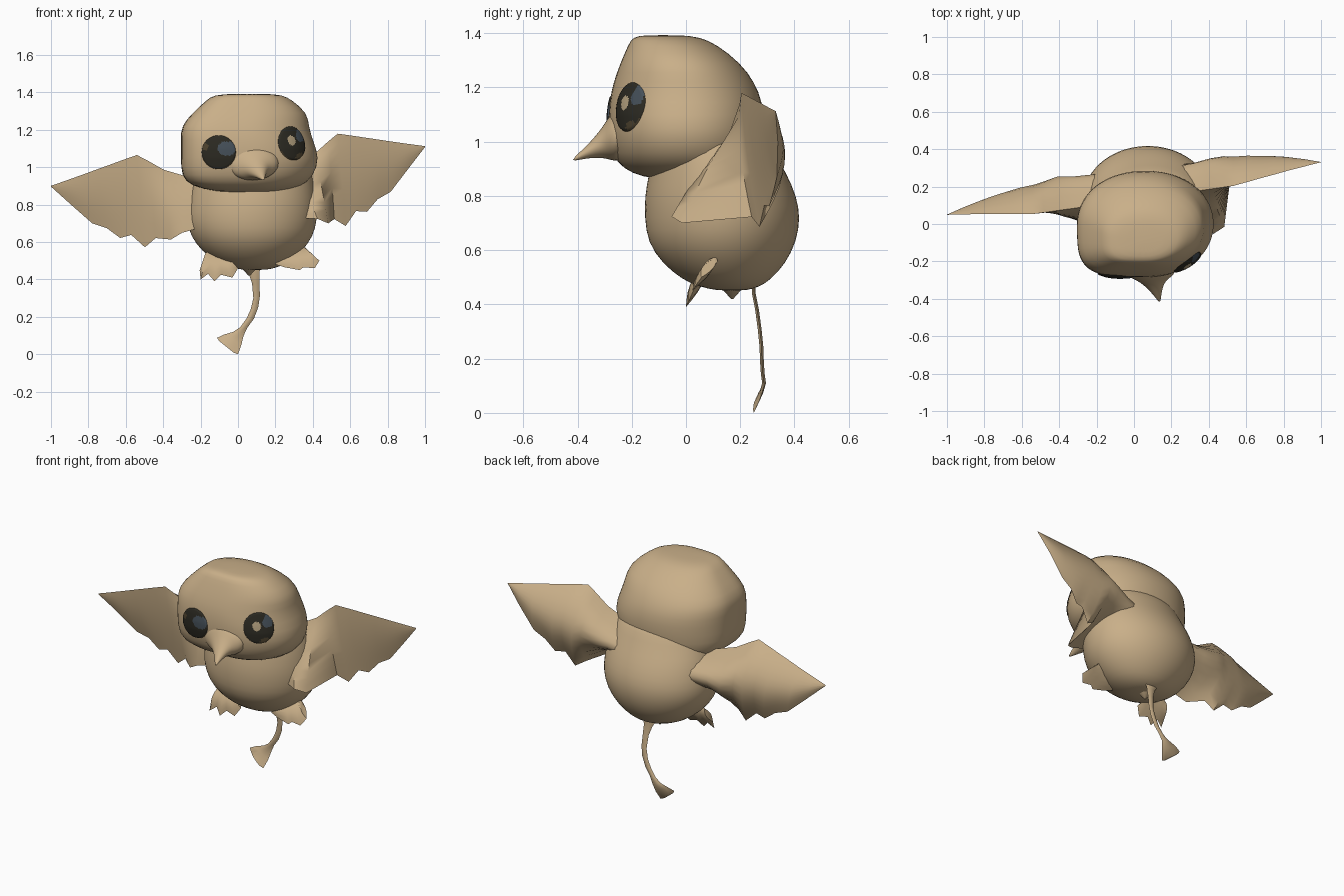
import bpy, bmesh, math
from math import sin, cos, pi, radians
from mathutils import Vector, Matrix
from mathutils.bvhtree import BVHTree


def material(name, rgb):
    m = bpy.data.materials.new(name)
    m.diffuse_color = (*rgb, 1)
    return m


TAN = material("tan_feathers", (0.585, 0.43, 0.25))
DARK = material("dark_eye", (0.025, 0.023, 0.016))
BLUE = material("slate_glint", (0.06, 0.08, 0.10))
PALE = material("pale_glint", (0.45, 0.35, 0.21))
BROWN = material("brown_rim", (0.075, 0.055, 0.028))


def finish(bm, name, mats=(TAN,), subdiv=0, angle=180):
    bmesh.ops.remove_doubles(bm, verts=bm.verts, dist=0.0005)
    bmesh.ops.recalc_face_normals(bm, faces=bm.faces)
    me = bpy.data.meshes.new(name)
    bm.to_mesh(me)
    bm.free()
    ob = bpy.data.objects.new(name, me)
    bpy.context.collection.objects.link(ob)
    for m in mats:
        me.materials.append(m)
    bpy.ops.object.select_all(action='DESELECT')
    bpy.context.view_layer.objects.active = ob
    ob.select_set(True)
    if angle < 180:
        bpy.ops.object.shade_smooth_by_angle(angle=radians(angle))
    else:
        bpy.ops.object.shade_smooth()
    if subdiv:
        mod = ob.modifiers.new("smooth", 'SUBSURF')
        mod.levels = mod.render_levels = subdiv
    return ob


def skin(bm, rings):
    """Join closed rings of points into a capped tube."""
    vs = [[bm.verts.new(p) for p in r] for r in rings]
    n = len(vs[0])
    for a, b in zip(vs, vs[1:]):
        for i in range(n):
            j = (i + 1) % n
            bm.faces.new((a[i], a[j], b[j], b[i]))
    bm.faces.new(vs[0])
    bm.faces.new(vs[-1])


def power(v, e):
    return math.copysign(abs(v) ** e, v)


def blob(name, levels, left=2.0, right=2.0, back=2.0, seg=36, grow=1.012):
    """Stack of rounded sections: z, x range, y range; squareness per side."""
    rings = []
    for z, x0, x1, y0, y1 in levels:
        ring = []
        for i in range(seg):
            a = 2 * pi * i / seg
            c, s = cos(a), sin(a)
            n = back if s > 0 else (left if c < 0 else right)
            ring.append(((x0 + x1) / 2 + grow * (x1 - x0) / 2 * power(c, 2 / n),
                         (y0 + y1) / 2 + grow * (y1 - y0) / 2 * power(s, 2 / n), z))
        rings.append(ring)
    bm = bmesh.new()
    skin(bm, rings)
    return finish(bm, name, subdiv=1)


def sheet(name, stations, matrix=Matrix(), m=10, angle=50):
    """Cambered sheet: each station = edge A, edge B, back bulge, front bulge (y)."""
    rings = []
    for a, b, back, front in stations:
        a, b = Vector(a), Vector(b)
        ring = []
        for k in range(2 * m):
            t = k / m if k <= m else 2 - k / m
            bulge = back if k <= m else front
            off = bulge * sin(pi * t ** 0.9)
            ring.append(matrix @ (a.lerp(b, t) + Vector((0, off, 0))))
        rings.append(ring)
    bm = bmesh.new()
    skin(bm, rings)
    return finish(bm, name, angle=angle)


# Round body, running up into the neck
blob("body", [
    (0.45, 0.03, 0.15, 0.12, 0.22), (0.465, -0.04, 0.21, 0.05, 0.27),
    (0.49, -0.11, 0.27, -0.01, 0.31), (0.55, -0.19, 0.34, -0.085, 0.365),
    (0.63, -0.25, 0.40, -0.14, 0.405), (0.72, -0.275, 0.42, -0.15, 0.42),
    (0.80, -0.265, 0.42, -0.15, 0.405), (0.88, -0.25, 0.41, -0.135, 0.37),
    (0.95, -0.225, 0.395, -0.12, 0.33), (1.02, -0.20, 0.37, -0.10, 0.295),
    (1.10, -0.17, 0.32, -0.08, 0.25)])

# Large head with a flat face, squarer on its left
head = blob("head", [
    (0.86, 0.00, 0.20, -0.08, 0.15), (0.87, -0.12, 0.26, -0.16, 0.20),
    (0.90, -0.25, 0.34, -0.23, 0.25), (0.95, -0.30, 0.40, -0.27, 0.272),
    (1.05, -0.302, 0.435, -0.285, 0.285), (1.15, -0.302, 0.395, -0.28, 0.28),
    (1.22, -0.302, 0.375, -0.265, 0.25), (1.29, -0.24, 0.37, -0.24, 0.20),
    (1.36, -0.165, 0.285, -0.21, 0.11), (1.386, -0.13, 0.24, -0.195, 0.05),
    (1.393, -0.03, 0.15, -0.15, -0.02)], left=3.8, right=2.1, back=2.1)

# Hooked beak flaring into the face: centre, half width, half height
beak = bmesh.new()
skin(beak, [[(x + w * cos(2 * pi * i / 20), y, z + h * sin(2 * pi * i / 20)) for i in range(20)]
            for x, y, z, w, h in [
                (0.07, -0.22, 1.03, 0.17, 0.11), (0.08, -0.272, 1.02, 0.135, 0.09),
                (0.09, -0.292, 1.008, 0.095, 0.072), (0.10, -0.315, 0.992, 0.062, 0.052),
                (0.115, -0.352, 0.97, 0.036, 0.03), (0.127, -0.387, 0.95, 0.018, 0.016),
                (0.137, -0.417, 0.933, 0.004, 0.004)]])
finish(beak, "beak", subdiv=1)

# Eyes: shallow domes laid on the head surface, glints coloured by position
bpy.context.view_layer.update()
tree = BVHTree.FromObject(head, bpy.context.evaluated_depsgraph_get())


def eye(name, centre, normal, ru, rv, glints):
    n = Vector(normal).normalized()
    u = n.cross(Vector((0, 0, -1))).normalized()
    if u.x < 0:
        u = -u
    v = Vector((0, 0, 1))
    bm = bmesh.new()
    rows, seg = 14, 40
    grid = []
    for r in range(rows + 1):
        f = max(r / rows, 0.002)
        row = []
        for i in range(seg):
            a = 2 * pi * i / seg
            p = Vector(centre) + u * (ru * f * cos(a)) + v * (rv * f * sin(a))
            hit = tree.ray_cast(p + n * 0.3, -n)[0] or p
            lift = -0.006 if r == rows else 0.005 + 0.007 * (1 - f * f)
            row.append(bm.verts.new(hit + n * lift))
        grid.append(row)
    for r in range(rows):
        for i in range(seg):
            j = (i + 1) % seg
            face = bm.faces.new((grid[r][i], grid[r + 1][i], grid[r + 1][j], grid[r][j]))
            f, a = (r + 0.5) / rows, 2 * pi * (i + 0.5) / seg
            pu, pv = ru * f * cos(a), rv * f * sin(a)
            if f > 0.9 and pv < -0.045:
                face.material_index = 3
            for gu, gv, wu, wv, mat in glints:
                if ((pu - gu) / wu) ** 2 + ((pv - gv) / wv) ** 2 < 1:
                    face.material_index = mat
    ob = finish(bm, name, (DARK, BLUE, PALE, BROWN))
    # make sure the open dome faces outwards
    if sum((p.normal.dot(n) for p in ob.data.polygons)) < 0:
        ob.data.flip_normals()


eye("left_eye", (-0.10, -0.26, 1.08), (-0.2, -0.97, 0), 0.095, 0.094,
    [(0.045, 0.02, 0.048, 0.038, 1), (-0.07, 0.03, 0.016, 0.018, 3)])
eye("right_eye", (0.283, -0.20, 1.128), (0.62, -0.78, 0), 0.09, 0.094,
    [(0.05, 0.042, 0.03, 0.036, 1), (-0.013, 0.015, 0.025, 0.026, 2),
     (0.045, -0.075, 0.04, 0.022, 3)])


# Wings: one scalloped shape, mirrored across the tilted, turned body axis;
# drop = how far forward the inner trailing flap hangs
def wing(name, drop, matrix):
    sheet(name, [
        ((0.06, -0.10, -0.08), (0.12, -0.14, -0.28), 0.22, 0.0),
        ((0.30, -0.06, -0.02), (0.355, -0.13 - drop, -0.32), 0.20 + drop * 0.3, -0.02),
        ((0.41, -0.06, 0.025), (0.415, -0.10 - drop, -0.35), 0.20 + drop * 0.3, -0.015),
        ((0.49, -0.06, 0.082), (0.485, -0.02, -0.335), 0.145, -0.015),
        ((0.545, -0.06, 0.118), (0.545, 0.00, -0.378), 0.125, -0.01),
        ((0.62, -0.05, 0.10), (0.61, 0.01, -0.305), 0.11, -0.01),
        ((0.69, -0.04, 0.082), (0.67, 0.02, -0.315), 0.09, -0.01),
        ((0.77, -0.03, 0.062), (0.735, 0.03, -0.255), 0.068, -0.01),
        ((0.84, -0.02, 0.044), (0.81, 0.03, -0.222), 0.048, -0.01),
        ((0.93, -0.01, 0.022), (0.92, 0.02, -0.105), 0.022, -0.006),
        ((1.014, 0, 0.002), (1.016, 0, -0.002), 0.001, -0.001)], matrix)


axis = (Matrix.Translation((0, 0.19, 1.005)) @ Matrix.Rotation(radians(8), 4, 'Z')
        @ Matrix.Rotation(radians(-6), 4, 'Y'))
wing("right_wing", 0.17, axis)
wing("left_wing", 0.0, axis @ Matrix.Scale(-1, 4, (1, 0, 0)))


# Feet: small fans with toes, given as (top x, top z, toe x, toe z)
def foot(name, fan, y0, z0, slope):
    def at(x, z):
        return (x, y0 + (z - z0) * slope, z)
    sheet(name, [(at(a, b), at(c, d), 0.022, -0.022) for a, b, c, d in fan], m=6)


foot("left_foot", [(-0.175, 0.54, -0.205, 0.45), (-0.16, 0.55, -0.20, 0.40),
                   (-0.14, 0.55, -0.16, 0.43), (-0.12, 0.55, -0.125, 0.39),
                   (-0.10, 0.55, -0.09, 0.425), (-0.08, 0.54, -0.03, 0.41),
                   (-0.06, 0.53, 0.00, 0.46)], 0.0, 0.39, 0.45)
foot("right_foot", [(0.22, 0.54, 0.20, 0.48), (0.25, 0.56, 0.25, 0.465),
                    (0.29, 0.57, 0.33, 0.45), (0.32, 0.575, 0.35, 0.465),
                    (0.34, 0.575, 0.41, 0.46), (0.36, 0.57, 0.435, 0.50),
                    (0.35, 0.575, 0.40, 0.53)], 0.03, 0.46, 0.67)

# Undertail tuft
tuft = bmesh.new()
bmesh.ops.create_cone(tuft, segments=16, radius1=0.004, radius2=0.075, depth=0.08, cap_ends=True,
                      matrix=Matrix.Translation((0.06, 0.17, 0.46)))
finish(tuft, "undertail_tuft", angle=60)

# Thin curved tail with a flared end: x, y, z of both edges
TAIL = [(0.02, 0.25, 0.49, 0.13, 0.49), (0.055, 0.25, 0.44, 0.115, 0.44),
        (0.075, 0.262, 0.38, 0.115, 0.38), (0.082, 0.272, 0.30, 0.117, 0.31),
        (0.068, 0.278, 0.24, 0.108, 0.25), (0.045, 0.28, 0.19, 0.085, 0.19),
        (0.012, 0.283, 0.145, 0.052, 0.145), (-0.025, 0.288, 0.12, 0.03, 0.10),
        (-0.075, 0.285, 0.105, 0.018, 0.05), (-0.112, 0.275, 0.088, 0.00, 0.00),
        (-0.10, 0.27, 0.07, -0.025, 0.01)]
sheet("tail", [((x0, y, z0), (x1, y - max(0, 0.1 - z1) * 0.25, z1), 0.007, -0.007)
               for x0, y, z0, x1, z1 in TAIL], m=6)
